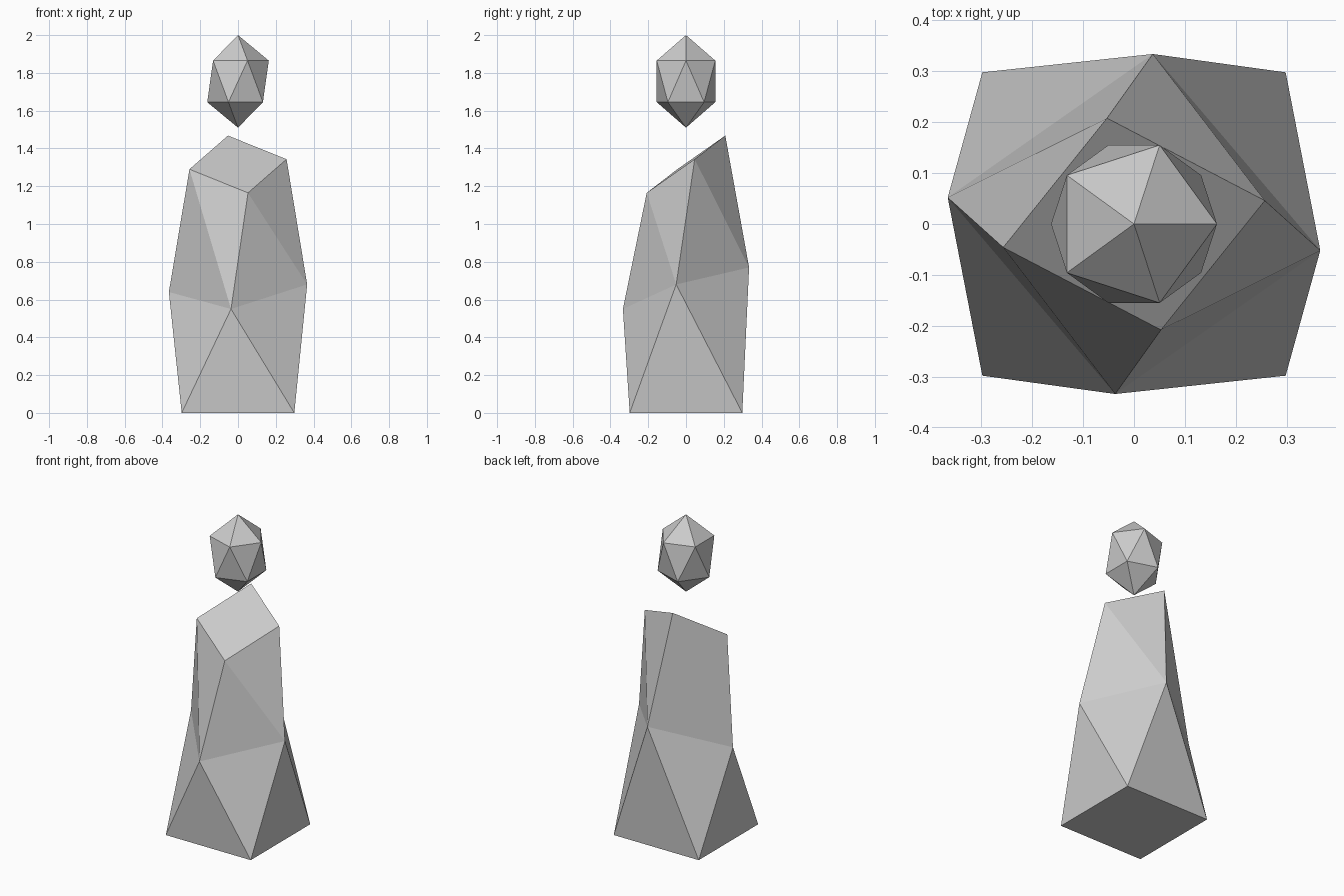
import bpy, bmesh
from math import cos, sin, pi

if "Cube" in bpy.data.objects:
    bpy.data.objects.remove(bpy.data.objects["Cube"])


def make(name, build):
    bm = bmesh.new()
    build(bm)
    bmesh.ops.recalc_face_normals(bm, faces=bm.faces)
    mesh = bpy.data.meshes.new(name)
    bm.to_mesh(mesh)
    bm.free()
    obj = bpy.data.objects.new(name, mesh)
    bpy.context.collection.objects.link(obj)
    return obj


def bridge(bm, low, high):
    # Triangle band: high[i] leans on the edge low[i] to low[i+1]
    n = len(low)
    for i in range(n):
        j = (i + 1) % n
        bm.faces.new((low[i], low[j], high[i]))
        bm.faces.new((low[j], high[j], high[i]))


# Twisted stone pillar: square base, tilted waist, slanted top
def pillar(bm):
    sections = [
        [(-.298, -.298, 0), (.298, -.298, 0), (.298, .298, 0), (-.298, .298, 0)],
        [(-.037, -.334, .55), (.366, -.052, .68), (.037, .334, .77), (-.366, .052, .64)],
        [(.053, -.208, 1.165), (.257, .046, 1.343), (-.053, .208, 1.468), (-.257, -.046, 1.29)],
    ]
    rings = [[bm.verts.new(p) for p in s] for s in sections]
    for low, high in zip(rings, rings[1:]):
        bridge(bm, low, high)
    bm.faces.new(rings[0][::-1])
    bm.faces.new(rings[-1])


# Floating crystal: stretched icosahedron
def crystal(bm):
    mid, half, r = 1.755, .245, .163

    def ring(z, turn):
        return [bm.verts.new((r * cos(turn + i * 2 * pi / 5),
                              r * sin(turn + i * 2 * pi / 5), z)) for i in range(5)]

    low, high = ring(mid - .11, -pi / 5), ring(mid + .11, 0)
    bottom = bm.verts.new((0, 0, mid - half))
    top = bm.verts.new((0, 0, mid + half))
    bridge(bm, low, high)
    for i in range(5):
        j = (i + 1) % 5
        bm.faces.new((low[j], low[i], bottom))
        bm.faces.new((high[i], high[j], top))


make("stone_pillar", pillar)
make("floating_crystal", crystal)
